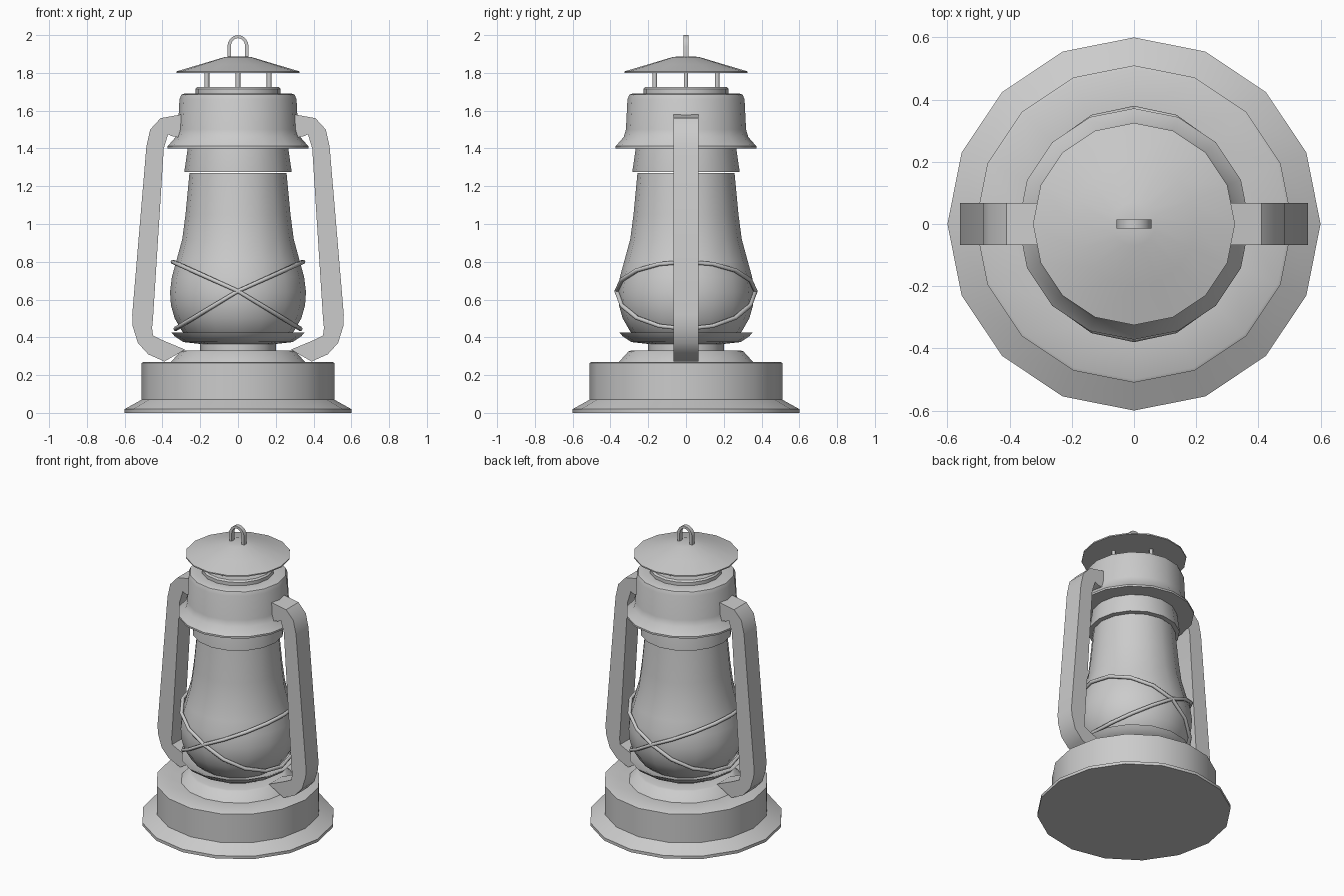
import bpy, bmesh, math
from mathutils import Vector

cube = bpy.data.objects.get("Cube")
if cube:
    bpy.data.objects.remove(cube)

SIDES = 16
metal = bpy.data.materials.new("plain grey")
metal.use_nodes = True
GREY = (0.6, 0.6, 0.6, 1)
metal.diffuse_color = GREY
metal.node_tree.nodes["Principled BSDF"].inputs["Base Color"].default_value = GREY


def finish(name, bm, angle=35):
    bmesh.ops.recalc_face_normals(bm, faces=bm.faces)
    mesh = bpy.data.meshes.new(name)
    bm.to_mesh(mesh)
    bm.free()
    mesh.materials.append(metal)
    obj = bpy.data.objects.new(name, mesh)
    bpy.context.collection.objects.link(obj)
    bpy.ops.object.select_all(action='DESELECT')
    obj.select_set(True)
    bpy.context.view_layer.objects.active = obj
    bpy.ops.object.shade_smooth_by_angle(angle=math.radians(angle))
    return obj


def loft(bm, rings, closed=False):
    """Join equal-length rings of vertices with quads."""
    count = len(rings) if closed else len(rings) - 1
    for k in range(count):
        a, b = rings[k], rings[(k + 1) % len(rings)]
        for i in range(len(a)):
            j = (i + 1) % len(a)
            bm.faces.new((a[i], a[j], b[j], b[i]))


def lathe(name, profile, angle=35):
    """Turn a (radius, height) profile about z and cap both ends."""
    bm = bmesh.new()
    rings = [[bm.verts.new((r * math.cos(t), r * math.sin(t), z))
              for t in (2 * math.pi * i / SIDES for i in range(SIDES))]
             for r, z in profile]
    loft(bm, rings)
    bm.faces.new(rings[0])
    bm.faces.new(rings[-1])
    return finish(name, bm, angle)


def tube(name, path, radius, sides=6, closed=False):
    """Sweep a small polygon along a path."""
    bm = bmesh.new()
    pts = [Vector(p) for p in path]
    n = len(pts)
    rings = []
    for i, p in enumerate(pts):
        before = pts[i - 1] if closed or i else p
        after = pts[(i + 1) % n] if closed or i < n - 1 else p
        d = (after - before).normalized()
        ref = Vector((0, 1, 0)) if not closed else Vector((0, 0, 1))
        u = d.cross(ref).normalized()
        v = d.cross(u)
        rings.append([bm.verts.new(p + radius * (u * math.cos(t) + v * math.sin(t)))
                      for t in (2 * math.pi * k / sides for k in range(sides))])
    loft(bm, rings, closed)
    if not closed:
        bm.faces.new(rings[0])
        bm.faces.new(rings[-1])
    return finish(name, bm, 65)


# Fuel tank base, burner neck and dish
lathe("base", [(0.6, 0), (0.6, 0.02), (0.51, 0.07), (0.51, 0.265), (0.5, 0.27),
               (0.355, 0.27), (0.305, 0.325), (0.29, 0.33), (0.2, 0.33)])
lathe("burner_neck", [(0.2, 0.32), (0.2, 0.385)])
lathe("burner_dish", [(0.2, 0.365), (0.29, 0.375), (0.335, 0.405), (0.352, 0.425),
                      (0.33, 0.418), (0.28, 0.395), (0.2, 0.385)])

# Glass globe
lathe("globe", [(0.24, 0.385), (0.295, 0.43), (0.335, 0.5), (0.355, 0.57),
                (0.36, 0.64), (0.35, 0.72), (0.325, 0.81), (0.295, 0.92),
                (0.278, 1.05), (0.257, 1.27)])

# Chimney collar, hood and vent ring
lathe("chimney_collar", [(0.283, 1.275), (0.283, 1.285), (0.265, 1.41)])
lathe("hood", [(0.372, 1.4), (0.372, 1.412), (0.33, 1.46), (0.318, 1.5),
               (0.31, 1.66), (0.3, 1.685), (0.28, 1.692), (0.22, 1.692)])
lathe("vent_ring", [(0.225, 1.685), (0.225, 1.715), (0.215, 1.725)])

# Roof cap on four posts
lathe("roof_cap", [(0.325, 1.8), (0.325, 1.808), (0.2, 1.845), (0.07, 1.884), (0.03, 1.888)])
for i in range(4):
    t = i * math.pi / 2
    x, y = 0.165 * math.cos(t), 0.165 * math.sin(t)
    tube("cap_post_%d" % (i + 1), [(x, y, 1.72), (x, y, 1.82)], 0.013)

# Hanging loop, a flat band bent into an arch
bm = bmesh.new()
arch = [(-1, 1.875)] + [(-math.cos(math.pi * k / 8), 1.94 + 0.06 * math.sin(math.pi * k / 8))
                        for k in range(9)] + [(1, 1.875)]
rings = []
for s, z in arch:
    inner_z = z - 0.016 * max(0, z - 1.94) / 0.06
    rings.append([bm.verts.new(c) for c in (
        (0.056 * s, -0.014, z), (0.056 * s, 0.014, z),
        (0.038 * s, 0.014, inner_z), (0.038 * s, -0.014, inner_z))])
loft(bm, rings)
bm.faces.new(rings[0])
bm.faces.new(rings[-1])
finish("hanging_loop", bm)

# Side frame arms, mirrored flat bands: outer and inner edge pairs
OUTER = [(0.3, 1.58), (0.41, 1.56), (0.465, 1.5), (0.485, 1.41), (0.56, 0.52),
         (0.558, 0.46), (0.53, 0.37), (0.475, 0.31), (0.39, 0.272)]
INNER = [(0.3, 1.455), (0.35, 1.465), (0.37, 1.475), (0.393, 1.4), (0.45, 0.5),
         (0.455, 0.45), (0.45, 0.41), (0.4, 0.385), (0.28, 0.335)]
for side, label in ((1, "left"), (-1, "right")):
    bm = bmesh.new()
    rings = [[bm.verts.new((side * x, y, z)) for x, z, y in (
        (*o, -0.067), (*o, 0.067), (*i, 0.067), (*i, -0.067))]
        for o, i in zip(OUTER, INNER)]
    loft(bm, rings)
    bm.faces.new(rings[0])
    bm.faces.new(rings[-1])
    finish(label + "_frame_arm", bm)

# Two tilted guard wires crossing at the front and back of the globe
for side, label in ((1, "left"), (-1, "right")):
    path = []
    for k in range(SIDES):
        t = 2 * math.pi * k / SIDES
        c = math.cos(t)
        reach = 0.345 if c > 0 else 0.33
        z = 0.645 + (0.155 if c > 0 else 0.2) * c
        path.append((side * reach * c, 0.368 * math.sin(t), z))
    tube(label + "_guard_wire", path, 0.012, closed=True)
